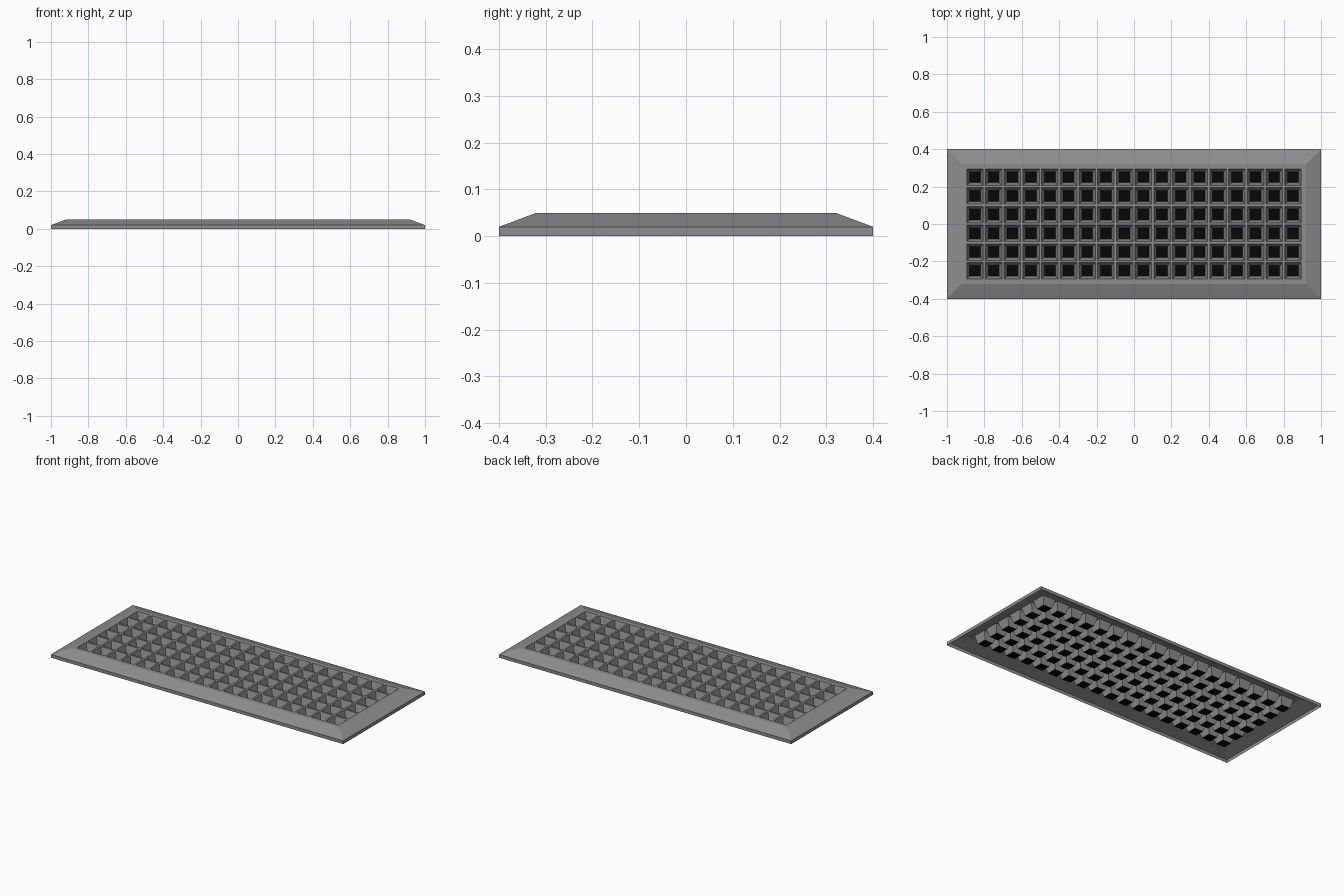
import bpy, bmesh

if "Cube" in bpy.data.objects:
    bpy.data.objects.remove(bpy.data.objects["Cube"])

def material(name, c):
    m = bpy.data.materials.new(name)
    m.diffuse_color = (c, c, c, 1)
    m.use_nodes = True
    m.node_tree.nodes["Principled BSDF"].inputs["Base Color"].default_value = m.diffuse_color
    return m

grey = material("grey metal", 0.27)
black = material("black opening", 0.002)

def ring(bm, hx, hy, z, cx=0, cy=0):
    return [bm.verts.new((cx + sx * hx, cy + sy * hy, z))
            for sx, sy in ((-1, -1), (1, -1), (1, 1), (-1, 1))]

def bridge(bm, a, b):
    for i in range(4):
        j = (i + 1) % 4
        bm.faces.new((a[i], a[j], b[j], b[i]))

def finish(bm, name, mat):
    me = bpy.data.meshes.new(name)
    bm.to_mesh(me)
    bm.free()
    me.materials.append(mat)
    ob = bpy.data.objects.new(name, me)
    bpy.context.collection.objects.link(ob)

# hollow frame: short rim, sloped border, flat inner lip
bm = bmesh.new()
rings = [ring(bm, *r) for r in ((1, .4, 0), (1, .4, .02), (.92, .32, .05), (.9, .3, .05))]
for a, b in zip(rings, rings[1:]):
    bridge(bm, a, b)
finish(bm, "frame", grey)

# grid of tapered cells, each closed by a black bottom
grid, floor = bmesh.new(), bmesh.new()
for i in range(18):
    for j in range(6):
        cx, cy = -.85 + .1 * i, -.25 + .1 * j
        cell = [ring(grid, h, h, z, cx, cy) for h, z in ((.05, .05), (.044, .05), (.029, 0))]
        bridge(grid, cell[0], cell[1])
        bridge(grid, cell[1], cell[2])
        floor.faces.new(ring(floor, .029, .029, 0, cx, cy))
bmesh.ops.remove_doubles(grid, verts=grid.verts, dist=.0005)
finish(grid, "grille", grey)
finish(floor, "openings", black)
